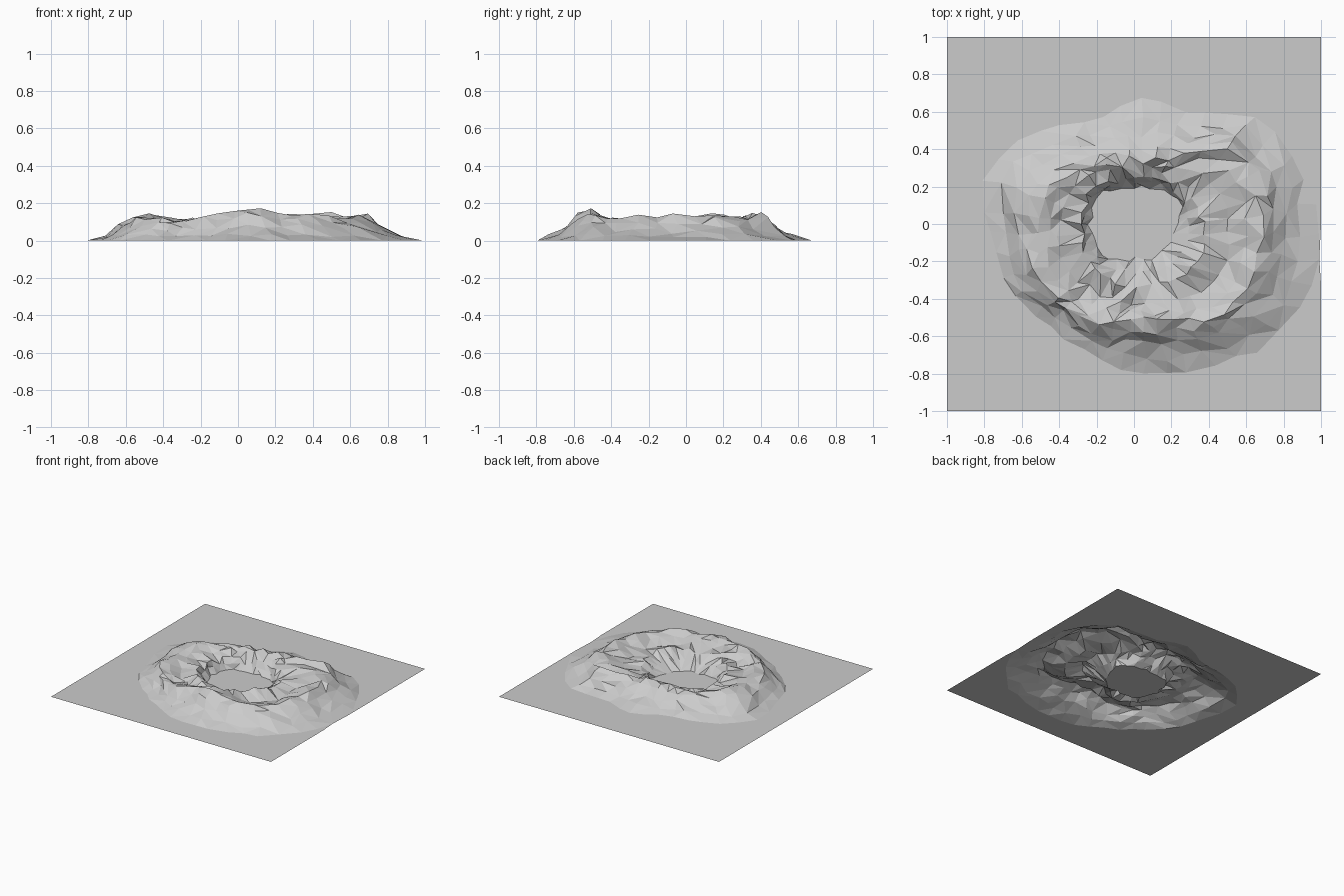
import bpy, bmesh, math, random

if "Cube" in bpy.data.objects:
    bpy.data.objects.remove(bpy.data.objects["Cube"])

random.seed(11)
SEG = 40                    # spokes round the crater
CX, CY = 0.05, -0.05        # middle of the crater

# Radii and heights every 22.5 degrees, counter-clockwise from +x
floor_r = [.16, .21, .26, .25, .25, .27, .30, .30, .28, .26, .20, .14, .13, .14, .15, .15]
inner_r = [.32, .32, .33, .30, .29, .32, .36, .36, .34, .33, .31, .30, .28, .29, .31, .33]
inner_h = [.09, .09, .08, .07, .08, .08, .08, .08, .09, .10, .10, .10, .10, .11, .12, .12]
bench_r = [.46, .47, .45, .36, .33, .37, .42, .46, .45, .45, .41, .39, .37, .38, .44, .46]
bench_h = [.08, .10, .11, .10, .12, .11, .11, .10, .09, .08, .07, .09, .10, .11, .09, .08]
crest_r = [.63, .65, .63, .43, .39, .43, .49, .57, .56, .59, .54, .50, .46, .50, .60, .63]
crest_h = [.13, .14, .14, .13, .14, .13, .12, .14, .13, .12, .105, .15, .17, .14, .12, .13]
slope_h = [.06, .07, .08, .08, .08, .07, .07, .08, .09, .09, .07, .09, .09, .09, .08, .07]
foot_r = [.94, .91, .85, .70, .71, .66, .76, .91, .81, .79, .69, .71, .76, .78, .87, .94]


def sample(table, k):
    """Read a table at spoke k, blending between neighbours."""
    t = k * len(table) / SEG
    i = int(t)
    f = t - i
    return table[i % len(table)] * (1 - f) + table[(i + 1) % len(table)] * f


def profile(k):
    """Radius, height and roughness of each ring along spoke k."""
    fl, ir, ih = sample(floor_r, k), sample(inner_r, k), sample(inner_h, k)
    br, bh = sample(bench_r, k), sample(bench_h, k)
    cr, ch = sample(crest_r, k), sample(crest_h, k)
    sh, ft = sample(slope_h, k), sample(foot_r, k)
    mix = lambda a, b, t: a + (b - a) * t
    return [(fl, 0, 0), (mix(fl, ir, .5), ih * .52, .012), (ir, ih, .018),
            (br, bh, .02), (mix(br, cr, .55), mix(bh, ch, .6), .018),
            (cr, ch, .016), (mix(cr, ft, .2), mix(ch, sh, .4), .018),
            (mix(cr, ft, .42), sh * .85, .016), (mix(cr, ft, .7), .028, .01), (ft, 0, 0)]


bm = bmesh.new()
spokes = []
for k in range(SEG):
    a = k * math.tau / SEG
    spoke = []
    for r, h, rough in profile(k):
        da = random.uniform(-.035, .035)
        r += random.uniform(-.016, .016)
        z = max(0, h + random.uniform(-rough, rough))
        spoke.append(bm.verts.new((CX + r * math.cos(a + da), CY + r * math.sin(a + da), z)))
    # edge of the square ground sheet
    s = 1 / max(abs(math.cos(a)), abs(math.sin(a)))
    spoke.append(bm.verts.new((s * math.cos(a), s * math.sin(a), 0)))
    spokes.append(spoke)

# Rough slopes in triangles, flat ground in quads
for k in range(SEG):
    p, q = spokes[k], spokes[(k + 1) % SEG]
    for i in range(len(p) - 1):
        if i == len(p) - 2:
            bm.faces.new((p[i], p[i + 1], q[i + 1], q[i]))
        elif random.random() < .5:
            bm.faces.new((p[i], p[i + 1], q[i + 1]))
            bm.faces.new((p[i], q[i + 1], q[i]))
        else:
            bm.faces.new((p[i], p[i + 1], q[i]))
            bm.faces.new((p[i + 1], q[i + 1], q[i]))

# Flat crater floor, then merge the slivers into larger facets
bm.faces.new([s[0] for s in spokes])
bmesh.ops.remove_doubles(bm, verts=bm.verts[:], dist=.036)
bm.normal_update()

mesh = bpy.data.meshes.new("crater_terrain")
bm.to_mesh(mesh)
bm.free()
terrain = bpy.data.objects.new("crater_terrain", mesh)
bpy.context.collection.objects.link(terrain)
